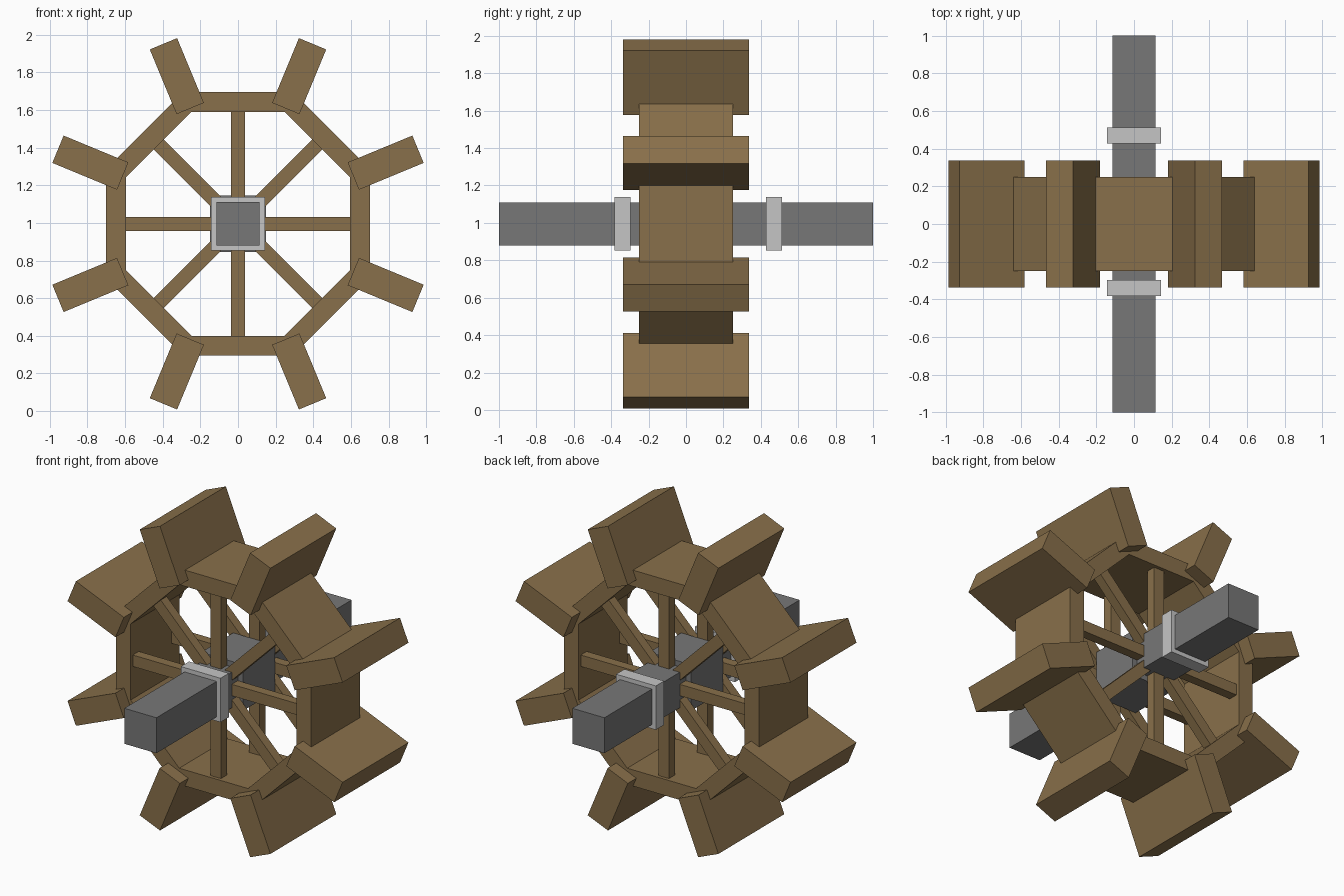
import bpy, bmesh, math
from mathutils import Matrix, Vector

cube = bpy.data.objects.get("Cube")
if cube:
    bpy.data.objects.remove(cube, do_unlink=True)

CENTRE = Vector((0, 0, 0.995))


def material(name, colour):
    m = bpy.data.materials.new(name)
    m.use_nodes = True
    m.diffuse_color = (*colour, 1)
    m.node_tree.nodes["Principled BSDF"].inputs["Base Color"].default_value = (*colour, 1)
    return m


wood = material("brown wood", (0.25, 0.162, 0.069))
iron = material("dark grey", (0.185, 0.185, 0.185))
steel = material("light grey", (0.56, 0.56, 0.56))


def finish(name, bm, mat):
    bmesh.ops.recalc_face_normals(bm, faces=bm.faces)
    mesh = bpy.data.meshes.new(name)
    bm.to_mesh(mesh)
    bm.free()
    mesh.materials.append(mat)
    obj = bpy.data.objects.new(name, mesh)
    obj.location = CENTRE
    bpy.context.collection.objects.link(obj)
    return obj


def box(name, size, offset, mat, angle=0):
    """Box placed relative to the axle, then turned about it."""
    bm = bmesh.new()
    bmesh.ops.create_cube(bm, size=1)
    turn = Matrix.Rotation(math.radians(angle), 4, 'Y')
    place = Matrix.Translation(offset) @ Matrix.Diagonal((*size, 1))
    bmesh.ops.transform(bm, matrix=turn @ place, verts=bm.verts)
    return finish(name, bm, mat)


# Axle, central hub block and the two collars
box("axle", (0.23, 2, 0.23), (0, 0, 0), iron)
box("hub", (0.3, 0.33, 0.3), (0, 0, 0), iron)
box("front_collar", (0.285, 0.085, 0.285), (0, -0.34, 0), steel)
box("back_collar", (0.285, 0.085, 0.285), (0, 0.47, 0), steel)

# Octagonal rim with flat sides at top, bottom, left and right
bm = bmesh.new()
rings = []
for apothem, y in ((0.7, -0.25), (0.7, 0.25), (0.595, 0.25), (0.595, -0.25)):
    r = apothem / math.cos(math.pi / 8)
    angles = [math.pi / 8 + i * math.pi / 4 for i in range(8)]
    rings.append([bm.verts.new((r * math.cos(a), y, r * math.sin(a))) for a in angles])
for k in range(4):
    a, b = rings[k], rings[(k + 1) % 4]
    for i in range(8):
        j = (i + 1) % 8
        bm.faces.new((a[i], a[j], b[j], b[i]))
finish("rim", bm, wood)

# Two planes of spokes, and a paddle at every rim corner
for i in range(8):
    for side, y in (("front", -0.197), ("back", 0.197)):
        box(f"{side}_spoke_{i + 1}", (0.074, 0.062, 0.54), (0, y, 0.33), wood, i * 45)
    box(f"paddle_{i + 1}", (0.157, 0.675, 0.372), (0, 0, 0.849), wood, i * 45 + 22.5)
